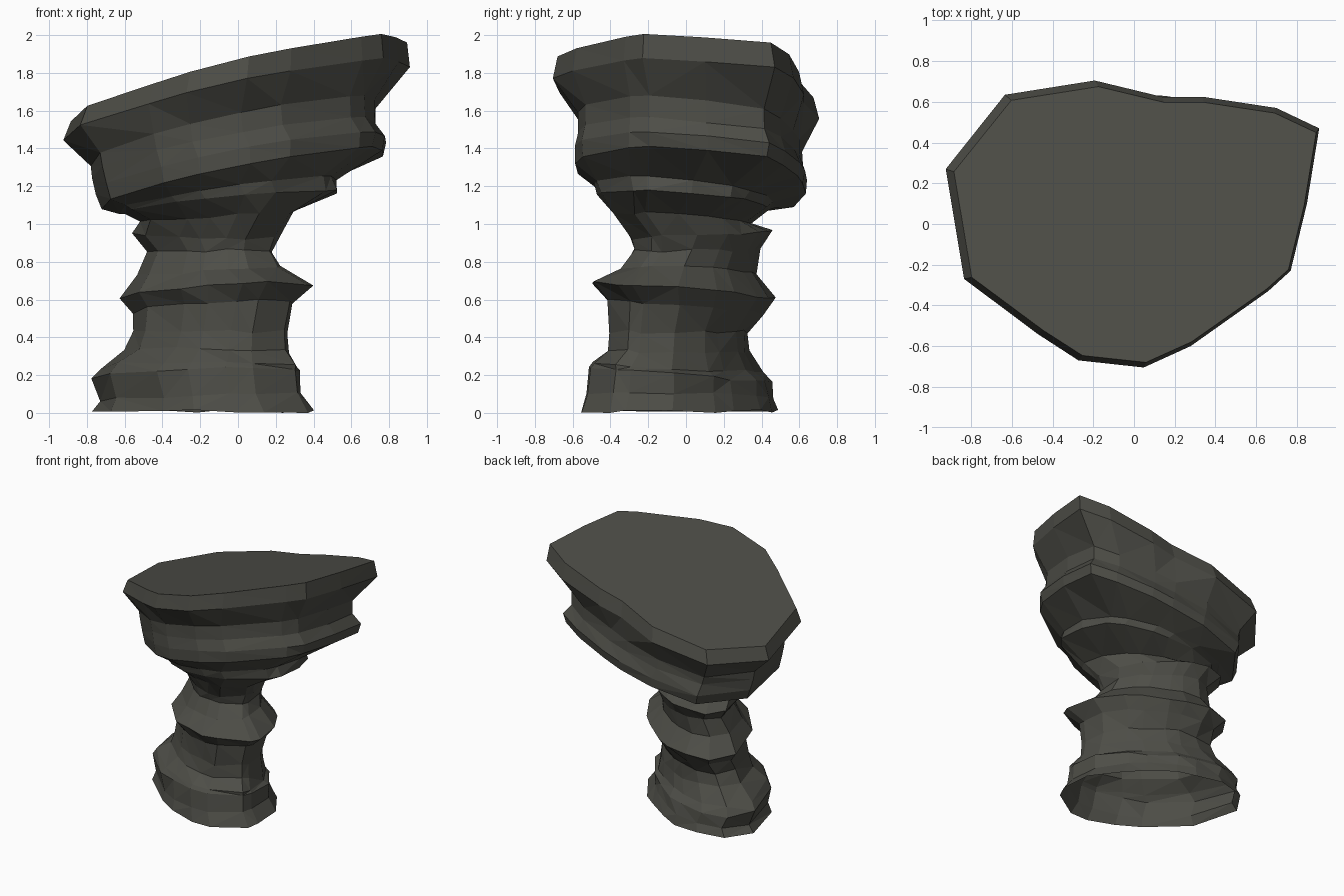
import bpy, bmesh, math, random
random.seed(4)

rock = bpy.data.materials.new("dark_rock_grey")
rock.diffuse_color = (0.075, 0.075, 0.063, 1)

# outline of the table top seen from above
OUTLINE = [(-.92, .27), (-.83, -.27), (-.47, -.54), (-.27, -.67), (.05, -.705),
           (.28, -.6), (.66, -.33), (.77, -.23), (.85, .1), (.91, .47),
           (.70, .57), (.34, .625), (.14, .625), (-.19, .705), (-.63, .635)]

# rings: x0, x1, y0, y1, centre z, z rise along x, z rise along y
# eroded pillar with ledges
PILLAR = [
    (-.77, .40, -.54, .47, .01, -.005, 0),
    (-.72, .33, -.51, .45, .09, .02, 0),
    (-.77, .33, -.50, .44, .20, 0, -.04),
    (-.72, .31, -.48, .39, .245, -.01, -.03),
    (-.60, .27, -.41, .33, .33, -.01, -.01),
    (-.55, .25, -.39, .32, .43, 0, 0),
    (-.54, .29, -.40, .39, .56, .01, -.03),
    (-.61, .38, -.48, .46, .645, .015, -.035),
    (-.53, .22, -.33, .36, .75, .02, 0),
    (-.47, .18, -.27, .38, .86, 0, 0),
    (-.55, .21, -.28, .45, .94, .005, .02),
    (-.52, .29, -.37, .34, 1.03, .02, -.01)]
# flare into the underside
FLARE = [
    (-.61, .54, -.46, .44, 1.115, .055, -.03),
    (-.64, .52, -.48, .47, 1.155, .08, -.04)]
# slanted cap with a stepped side
CAP = [
    (-.72, .77, -.585, .63, 1.25, .15, -.06),
    (-.745, .785, -.59, .645, 1.33, .145, -.07),
    (-.765, .735, -.575, .615, 1.41, .14, -.07),
    (-.78, .73, -.575, .61, 1.50, .165, -.08)]
# rim and flat tilted top
RIM = [
    (-.92, .915, -.705, .705, 1.68, .205, -.08),
    (-.88, .90, -.68, .675, 1.795, .22, -.08)]


def ring(bm, spec, roundness, jitter, skew=0, outward=False):
    """One section: the outline blended towards a skewed ellipse."""
    x0, x1, y0, y1, z, tx, ty = spec
    loop = []
    for px, py in OUTLINE:
        u, v = px / .915, py / .705
        a = math.atan2(v, u)
        r = 0 if outward and math.hypot(u, v) > 1 else roundness
        u += (math.cos(a + skew) * 1.03 - u) * r
        v += (math.sin(a - skew) * 1.03 - v) * r
        j = 1 + random.uniform(-jitter, jitter)
        zz = z + tx * u + ty * v + random.uniform(-jitter, jitter) * .4
        loop.append(bm.verts.new(((x0 + x1) / 2 + (x1 - x0) / 2 * u * j,
                                  (y0 + y1) / 2 + (y1 - y0) / 2 * v * j,
                                  max(zz, 0))))
    return loop


# one continuous rock skin, open underneath
bm = bmesh.new()
loops = [ring(bm, r, 1, .025, .22) for r in PILLAR]
loops += [ring(bm, r, .8, .02, .08) for r in FLARE]
loops += [ring(bm, r, .7, .008, 0, True) for r in CAP]
loops += [ring(bm, r, 0, 0) for r in RIM]
n = len(OUTLINE)
for a, b in zip(loops, loops[1:]):
    for i in range(n):
        k = (i + 1) % n
        bm.faces.new((a[i], a[k], b[k], b[i]))
bm.faces.new(loops[-1])
bmesh.ops.triangulate(bm, faces=[f for f in bm.faces if len(f.verts) == 4])
me = bpy.data.meshes.new("rock_table")
bm.to_mesh(me)
bm.free()
me.materials.append(rock)
bpy.context.collection.objects.link(bpy.data.objects.new("rock_table", me))
